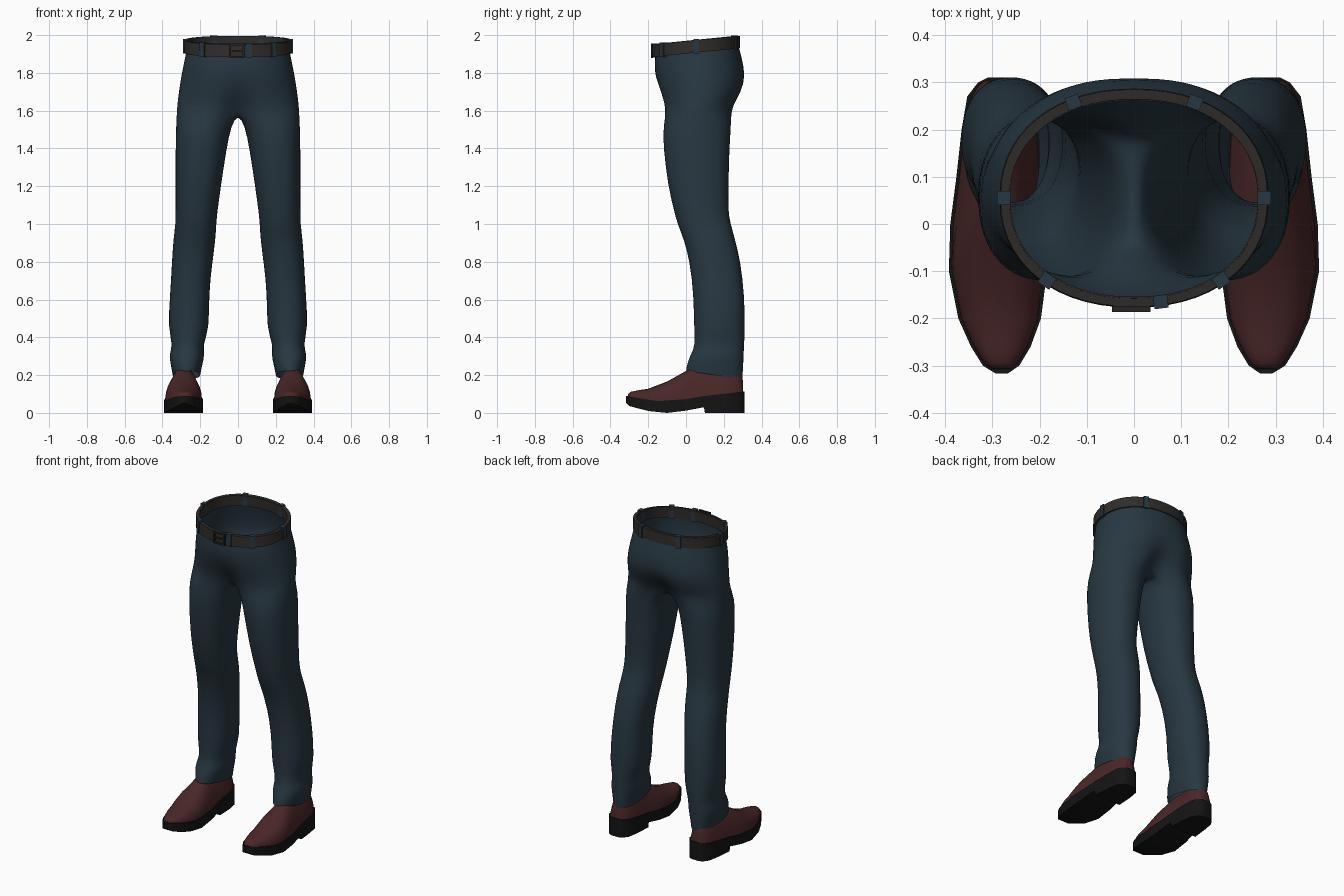
import bpy, bmesh, math
from mathutils import Matrix, Vector

if "Cube" in bpy.data.objects:
    bpy.data.objects.remove(bpy.data.objects["Cube"])


def material(name, rgb):
    m = bpy.data.materials.new(name)
    m.diffuse_color = (*rgb, 1)
    m.use_nodes = True
    m.node_tree.nodes["Principled BSDF"].inputs["Base Color"].default_value = m.diffuse_color
    return m


DENIM = material("slate blue cloth", (0.021, 0.039, 0.054))
LEATHER = material("dark red leather", (0.068, 0.02, 0.021))
RUBBER = material("black rubber", (0.007, 0.007, 0.007))
STRAP = material("charcoal strap", (0.028, 0.026, 0.024))
METAL = material("dark metal", (0.018, 0.018, 0.018))


def spow(v, e):
    return math.copysign(abs(v) ** e, v)


def lerp_table(table, v):
    for (a, fa), (b, fb) in zip(table, table[1:]):
        if v <= b:
            return fa + (fb - fa) * max(0, (v - a) / (b - a))
    return table[-1][1]


def make_object(name, verts, faces, mat, mirror=False, subdiv=0, angle=40, fix=True):
    me = bpy.data.meshes.new(name)
    me.from_pydata(verts, [], faces)
    if fix:
        bm = bmesh.new()
        bm.from_mesh(me)
        bmesh.ops.recalc_face_normals(bm, faces=bm.faces)
        bm.to_mesh(me)
        bm.free()
    me.materials.append(mat)
    ob = bpy.data.objects.new(name, me)
    bpy.context.collection.objects.link(ob)
    bpy.ops.object.select_all(action='DESELECT')
    ob.select_set(True)
    bpy.context.view_layer.objects.active = ob
    bpy.ops.object.shade_smooth_by_angle(angle=math.radians(angle))
    if mirror:
        ob.modifiers.new("mirror", 'MIRROR')
    if subdiv:
        s = ob.modifiers.new("smooth", 'SUBSURF')
        s.levels = s.render_levels = subdiv
    return ob


def loft(rings, closed=True, caps=False, loop=False):
    n = len(rings[0])
    verts = [v for r in rings for v in r]
    faces = []
    for i in range(len(rings) if loop else len(rings) - 1):
        a, b = i * n, (i + 1) % len(rings) * n
        for k in range(n if closed else n - 1):
            k2 = (k + 1) % n
            faces.append((a + k, b + k, b + k2, a + k2))
    if caps:
        faces += [tuple(range(n)), tuple(range(len(verts) - n, len(verts)))]
    return verts, faces


# ---- trousers: half a pelvis on top of one leg, mirrored ----
M, N = 20, 28      # segments on the outer arc / around the leg


def hip_ring(z, w, yf, yb, tilt, notch):
    yc, d, pts = (yf + yb) / 2, (yb - yf) / 2, []
    for k in range(M + 1):
        t = math.pi * k / M
        x = w * abs(math.sin(t)) ** 0.92 if 0 < k < M else 0.0
        y = yc - d * spow(math.cos(t), 0.92) * (1 - notch * math.exp(-(x / 0.07) ** 2))
        pts.append((x, y, z + tilt * (y - 0.05)))
    return pts


def leg_ring(z, xi, xo, yf, yb, tilt=0):
    start = -math.pi * (N - M) / N
    pts = []
    for k in range(N):
        t = start + 2 * math.pi * k / N
        x = (xi + xo) / 2 + (xo - xi) / 2 * spow(math.sin(t), 0.9)
        y = (yf + yb) / 2 - (yb - yf) / 2 * spow(math.cos(t), 0.9)
        pts.append((x, y, z + tilt * (y - 0.15)))
    return pts


# z, half width, front, back, tilt, centre crease
HIPS = [(1.975, .265, -.158, .262, .1, 0), (1.90, .276, -.164, .285, .1, 0),
        (1.82, .294, -.169, .308, .04, 0), (1.74, .308, -.156, .319, 0, .03),
        (1.66, .319, -.135, .285, 0, .17), (1.605, .325, -.126, .257, 0, .42)]
# z, inner x, outer x, front, back, tilt
LEGS = [(1.52, .036, .329, -.124, .24), (1.4, .06, .331, -.12, .23),
        (1.2, .09, .331, -.096, .226), (1.07, .108, .331, -.064, .223),
        (1.0, .115, .331, -.046, .237), (.92, .118, .343, -.012, .26),
        (.8, .135, .35, .02, .29), (.62, .155, .36, .04, .31),
        (.45, .15, .372, .042, .313), (.355, .187, .344, .048, .308),
        (.31, .175, .367, .025, .306), (.25, .19, .355, .005, .303, -.08),
        (.2, .2, .346, .0, .299, -.15)]
hips = [hip_ring(*h) for h in HIPS]
crotch = hips[-1]
y0, y1 = crotch[0][1], crotch[-1][1]
inner = [(0.0, y1 + (y0 - y1) * j / (N - M), 1.585) for j in range(1, N - M)]
verts, faces = loft(hips[:-1] + [crotch], closed=False)
base = len(verts) - (M + 1)
lv, lf = loft([crotch + inner] + [leg_ring(*l) for l in LEGS])
verts = verts[:base] + lv
faces += [tuple(i + base for i in f) for f in lf]
make_object("trousers", verts, faces, DENIM, mirror=True, subdiv=1, angle=180, fix=False)

# ---- shoes ----
OUT_IN = [(-.317, .268), (-.3, .243), (-.26, .219), (-.2, .197), (-.1, .184), (0, .186),
          (.1, .195), (.2, .2), (.27, .212), (.3, .235), (.31, .256)]
OUT_OUT = [(-.317, .292), (-.3, .32), (-.26, .345), (-.2, .372), (-.1, .392), (0, .389),
           (.1, .376), (.2, .365), (.27, .353), (.3, .33), (.31, .309)]
SOLE_LOW = [(-.317, .052), (-.3, .036), (-.2, .01), (-.1, 0), (0, .012), (.095, .03),
            (.1, 0), (.31, 0)]
SOLE_TOP = [(-.317, .09), (-.15, .062), (0, .073), (.1, .09), (.31, .113)]
UPPER_TOP = [(-.307, .1), (-.295, .111), (-.25, .12), (-.2, .128), (-.1, .166), (0, .222),
             (.05, .25), (.26, .25), (.29, .21), (.303, .165)]

rings = []
for y in (-.317, -.31, -.3, -.28, -.26, -.2, -.15, -.1, -.05, 0, .05, .095, .1, .2, .27, .29, .3, .31):
    a, b = lerp_table(OUT_IN, y), lerp_table(OUT_OUT, y)
    lo, hi = lerp_table(SOLE_LOW, y), lerp_table(SOLE_TOP, y)
    rings.append([(a, y, lo), (b, y, lo), (b, y, hi), (a, y, hi)])
make_object("shoe_soles", *loft(rings, caps=True), RUBBER, mirror=True)

rings = []
for y in (-.307, -.295, -.275, -.25, -.2, -.15, -.1, -.05, 0, .05, .1, .15, .2, .26, .29, .303):
    a, b = lerp_table(OUT_IN, y) + .006, lerp_table(OUT_OUT, y) - .006
    lo = lerp_table(SOLE_TOP, y) - .004
    h = lerp_table(UPPER_TOP, y) - lo
    lean = .3 * min(1, max(0, (y + .05) / .1))      # ankle narrows upward
    ring = []
    for k in range(13):
        t = math.pi * k / 12
        s = math.sin(t) ** .85 if 0 < k < 12 else 0
        ring.append(((a + b) / 2 + (b - a) / 2 * spow(math.cos(t), .9) * (1 - lean * s), y, lo + h * s))
    rings.append(ring)
make_object("shoe_uppers", *loft(rings, closed=False, caps=True), LEATHER, mirror=True, angle=60)


# ---- belt ----
def rim(t, off):
    x = (.27 + off) * spow(math.sin(t), .92)
    y = .055 - (.217 + off) * spow(math.cos(t), .92)
    return Vector((x, y, 1.94 + .1 * (y - .05)))


rings = []
for i in range(56):
    t = 2 * math.pi * i / 56
    rings.append([rim(t, o) + Vector((0, 0, dz)) for o, dz in
                  ((-.006, -.033), (.015, -.033), (.013, .033), (-.008, .033))])
make_object("belt", *loft(rings, loop=True), STRAP)


def boxes(name, specs, mat):
    bm = bmesh.new()
    for centre, size, turn in specs:
        bmesh.ops.create_cube(bm, size=1, matrix=Matrix.Translation(centre)
                              @ Matrix.Rotation(turn, 4, 'Z') @ Matrix.Diagonal((*size, 1)))
    me = bpy.data.meshes.new(name)
    bm.to_mesh(me)
    bm.free()
    me.materials.append(mat)
    ob = bpy.data.objects.new(name, me)
    bpy.context.collection.objects.link(ob)


# belt loops
specs = []
for t in (.18, .7, -.7, math.pi / 2, -math.pi / 2, math.pi - .45, math.pi + .45):
    d = rim(t + .02, 0) - rim(t - .02, 0)
    specs.append((rim(t, .006), (.03, .028, .076), math.atan2(d.y, d.x)))
boxes("belt_loops", specs, DENIM)

# buckle frame and prong
specs = [(Vector((-.006, -.18, 1.917 + s * .033)), (.08, .012, .01), 0) for s in (-1, 1)]
specs += [(Vector((-.006 + s * .036, -.18, 1.917)), (.01, .012, .074), 0) for s in (-1, 1)]
specs.append((Vector((-.006, -.182, 1.917)), (.075, .008, .008), 0))
boxes("belt_buckle", specs, METAL)
